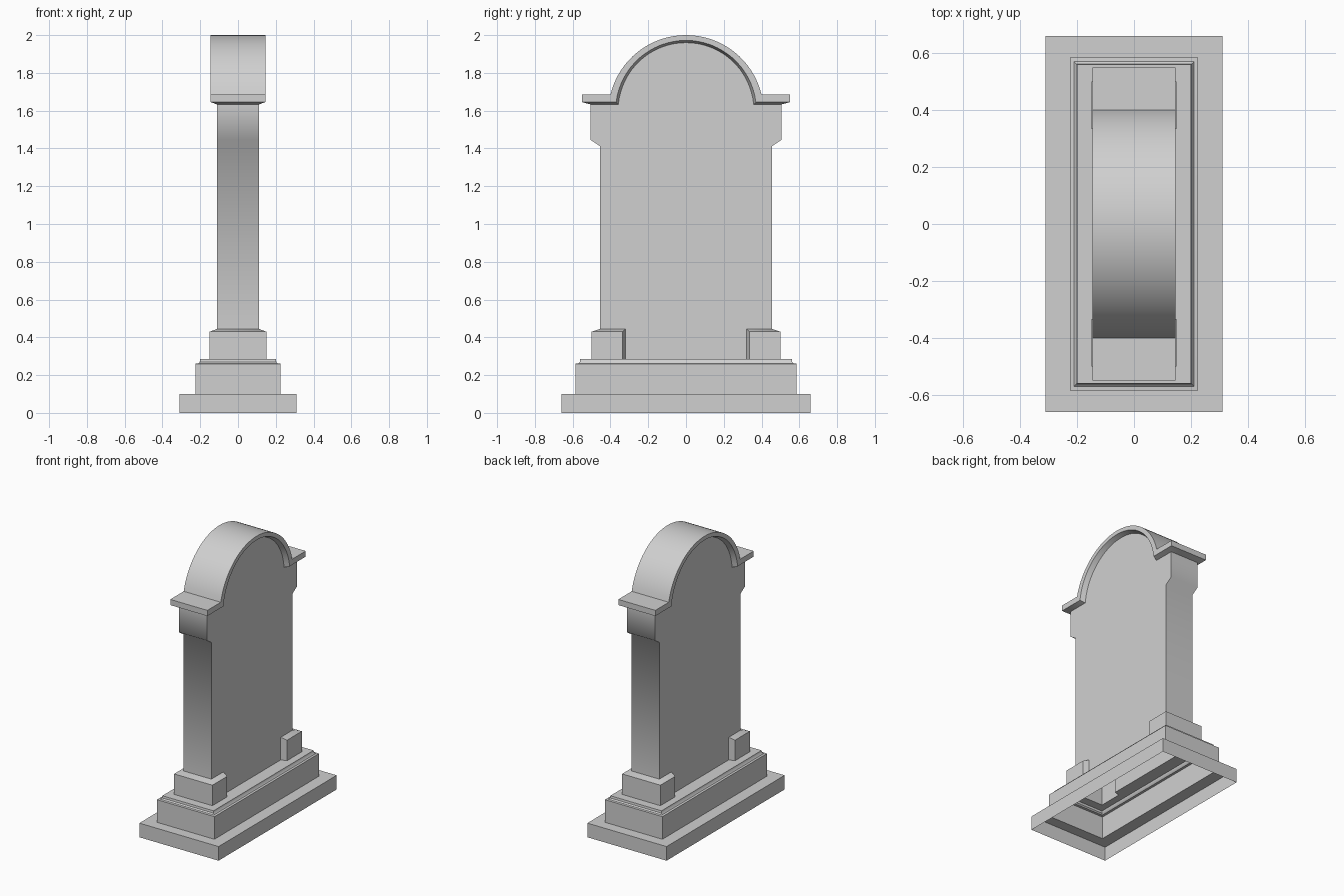
import bpy, bmesh, math

cube = bpy.data.objects.get("Cube")
if cube:
    bpy.data.objects.remove(cube, do_unlink=True)

stone = bpy.data.materials.new("grey_stone")
stone.use_nodes = True
GREY = (0.63, 0.63, 0.63, 1)
stone.diffuse_color = GREY
stone.node_tree.nodes["Principled BSDF"].inputs["Base Color"].default_value = GREY


def build(name, polygons, angle):
    """Weld a list of polygons into one smooth-by-angle object."""
    bm = bmesh.new()
    for poly in polygons:
        bm.faces.new([bm.verts.new(p) for p in poly])
    bmesh.ops.remove_doubles(bm, verts=bm.verts, dist=0.0005)
    bmesh.ops.recalc_face_normals(bm, faces=bm.faces)
    mesh = bpy.data.meshes.new(name)
    bm.to_mesh(mesh)
    bm.free()
    mesh.materials.append(stone)
    obj = bpy.data.objects.new(name, mesh)
    bpy.context.collection.objects.link(obj)
    bpy.ops.object.select_all(action='DESELECT')
    obj.select_set(True)
    bpy.context.view_layer.objects.active = obj
    bpy.ops.object.shade_smooth_by_angle(angle=math.radians(angle))
    return obj


def strip(a, b, closed=False):
    """Quads joining two matching point strings."""
    n = len(a)
    return [[a[i], a[(i + 1) % n], b[(i + 1) % n], b[i]]
            for i in range(n if closed else n - 1)]


def rect(x, y, z):
    return [(x, y, z), (-x, y, z), (-x, -y, z), (x, -y, z)]


BASE_TOP, BLOCK_TOP, SLAB_FOOT = 0.285, 0.43, 0.445
SLAB_X, CAP_X = 0.11, 0.145

# Stepped hollow base with a small cove under its top
rings = [rect(*r) for r in (
    (0.31, 0.66, 0), (0.31, 0.66, 0.1), (0.225, 0.585, 0.1), (0.225, 0.585, 0.26),
    (0.21, 0.57, 0.262), (0.203, 0.562, 0.27), (0.2, 0.56, BASE_TOP))]
faces = []
for low, high in zip(rings, rings[1:]):
    faces += strip(low, high, True)
quarter = [(0, 0.56), (0.2, 0.56), (0.2, 0), (SLAB_X, 0),
           (SLAB_X, 0.32), (0.15, 0.335), (0.15, 0.5), (0, 0.5)]
for sx in (1, -1):
    for sy in (1, -1):
        faces.append([(sx * x, sy * y, BASE_TOP) for x, y in quarter])
build("stepped_base", faces, 30)

# Foot blocks wrapping both ends of the slab
for name, s in (("back_foot_block", 1), ("front_foot_block", -1)):
    plan = [(SLAB_X, 0.32), (0.15, 0.335), (0.15, 0.5),
            (-0.15, 0.5), (-0.15, 0.335), (-SLAB_X, 0.32)]
    low = [(x, s * y, BASE_TOP) for x, y in plan]
    mid = [(x, s * y, BLOCK_TOP) for x, y in plan]
    mid[0] = (SLAB_X, s * 0.32, SLAB_FOOT)
    mid[5] = (-SLAB_X, s * 0.32, SLAB_FOOT)
    top = [mid[0], (SLAB_X, s * 0.455, SLAB_FOOT),
           (-SLAB_X, s * 0.455, SLAB_FOOT), mid[5]]
    build(name, strip(low, mid) + strip(mid[1:5], top), 30)


def arch_line(end, half, spring, crown, steps=32):
    """Ledge, round arch and ledge as (y, z) points."""
    rise = crown - spring
    radius = (half ** 2 + rise ** 2) / (2 * rise)
    centre = crown - radius
    sweep = math.atan2(half, spring - centre)
    arc = []
    for i in range(steps + 1):
        a = sweep * (2 * i / steps - 1)
        arc.append((radius * math.sin(a), centre + radius * math.cos(a)))
    return [(-end, spring)] + arc + [(end, spring)]


def at_x(line, x):
    return [(x, y, z) for y, z in line]


outer = arch_line(0.55, 0.4, 1.685, 2.0)
lower = arch_line(0.55, 0.37, 1.645, 1.972)
inner = arch_line(0.505, 0.358, 1.633, 1.96)

# Upright slab with flared shoulders, its top following the arch
side = [(0.505, 1.445), (0.455, 1.412), (0.455, SLAB_FOOT)]
foot = [(0.32, SLAB_FOOT), (0.32, BASE_TOP)]
right_edge = side + foot
left_edge = [(-y, z) for y, z in reversed(right_edge)]
outline = inner + right_edge + left_edge
faces = [at_x(outline, SLAB_X), at_x(outline, -SLAB_X)]
for s in (1, -1):
    edge = [(s * y, z) for y, z in [inner[-1]] + side]
    faces += strip(at_x(edge, SLAB_X), at_x(edge, -SLAB_X))
build("slab", faces, 60)

# Arched cap moulding with a sloped underside
faces = strip(at_x(outer, CAP_X), at_x(outer, -CAP_X))
for s in (1, -1):
    faces += strip(at_x(outer, s * CAP_X), at_x(lower, s * CAP_X))
    faces += strip(at_x(lower, s * CAP_X), at_x(inner, s * SLAB_X))
for i in (0, -1):
    ends = [at_x([line[i]], x)[0] for line, x in
            ((outer, CAP_X), (outer, -CAP_X), (lower, -CAP_X), (lower, CAP_X),
             (inner, -SLAB_X), (inner, SLAB_X))]
    faces += [ends[:4], ends[2:4] + [ends[5], ends[4]]]
build("arched_cap", faces, 30)
